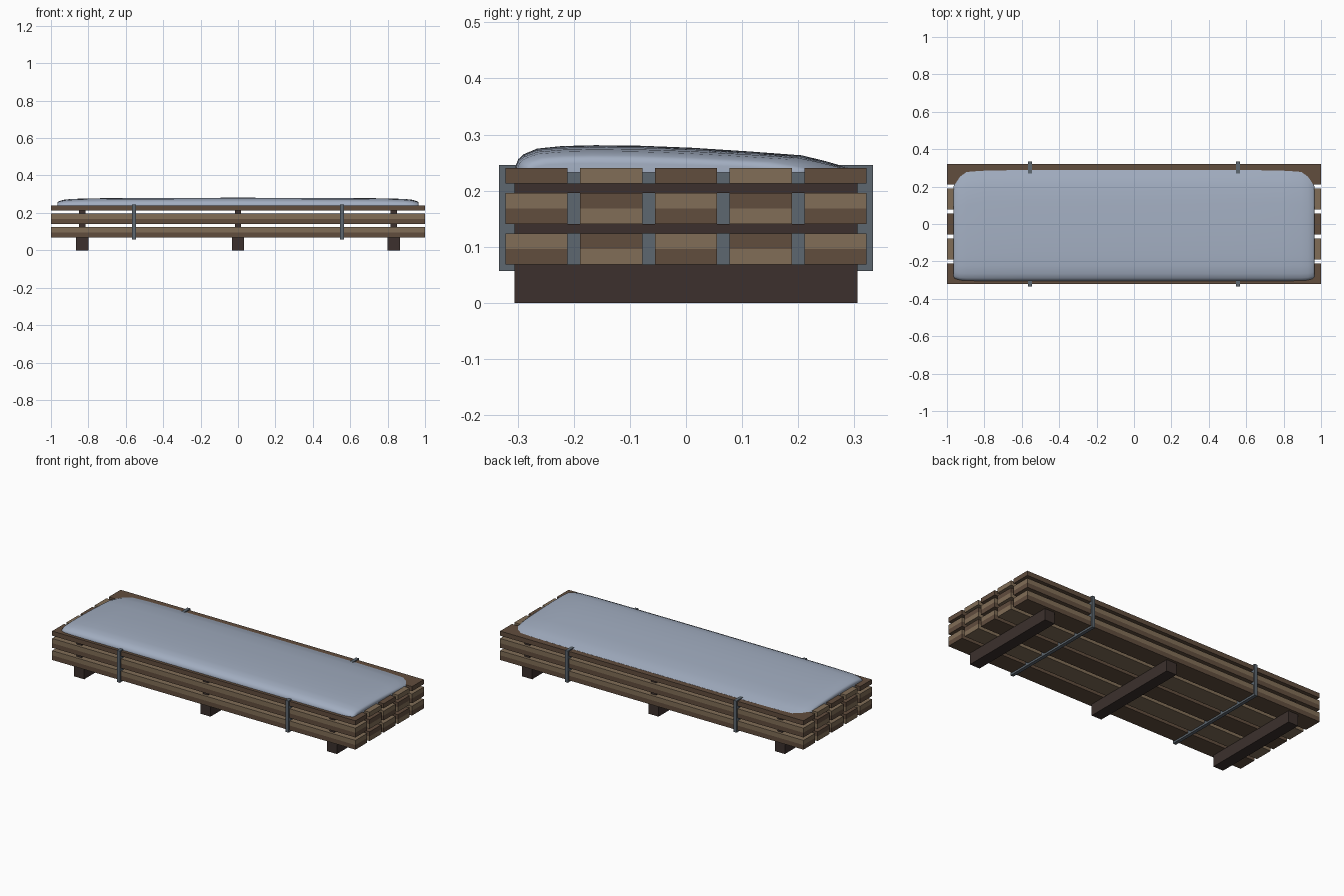
import bpy, bmesh, math

if "Cube" in bpy.data.objects:
    bpy.data.objects.remove(bpy.data.objects["Cube"])


def material(name, rgb):
    m = bpy.data.materials.new(name)
    m.diffuse_color = (*rgb, 1)
    m.use_nodes = True
    m.node_tree.nodes["Principled BSDF"].inputs["Base Color"].default_value = m.diffuse_color
    return m


BROWN = material("brown_wood", (0.12, 0.075, 0.048))
TAN = material("tan_wood", (0.22, 0.155, 0.095))
DARK = material("dark_wood", (0.045, 0.03, 0.026))
STEEL = material("strap_steel", (0.11, 0.135, 0.16))
SNOW = material("snow", (0.36, 0.42, 0.53))


def finish(name, bm, mat):
    bmesh.ops.recalc_face_normals(bm, faces=bm.faces)
    me = bpy.data.meshes.new(name)
    bm.to_mesh(me)
    bm.free()
    me.materials.append(mat)
    ob = bpy.data.objects.new(name, me)
    bpy.context.collection.objects.link(ob)
    return ob


def box(name, x, y, z0, z1, sx, sy, mat):
    bm = bmesh.new()
    bmesh.ops.create_cube(bm, size=1)
    bmesh.ops.scale(bm, vec=(sx, sy, z1 - z0), verts=bm.verts)
    bmesh.ops.translate(bm, vec=(x, y, (z0 + z1) / 2), verts=bm.verts)
    return finish(name, bm, mat)


# Boards: five layers of five, alternating wood tones
T = 0.0277
for layer, z in enumerate((0.068, 0.068 + T, 0.1407, 0.1407 + T, 0.2125)):
    for col in range(5):
        mat = TAN if (layer + col) % 2 else BROWN
        box(f"board_{layer}_{col}", 0, (col - 2) * 0.1333, z, z + T, 2, 0.111, mat)

# Ground bearers and the spacers between courses
for i, x in enumerate((-0.833, 0, 0.833)):
    box(f"bearer_{i}", x, 0, 0, 0.068, 0.066, 0.612, DARK)
    for j, z in enumerate((0.1233, 0.196)):
        box(f"spacer_{i}_{j}", x, 0, z, z + 0.0168, 0.033, 0.612, DARK)

# Straps crossing the stack
for side, x in (("left", -0.556), ("right", 0.556)):
    box(f"strap_{side}", x, 0, 0.057, 0.246, 0.02, 0.666, STEEL)

# Snow cap: a lopsided cross-section lofted along the stack
BASE = 0.232
profile = [(0, 0), (0.0, 0.012), (0.008, 0.024), (0.025, 0.033), (0.065, 0.043),
           (0.14, 0.0475), (0.24, 0.049), (0.38, 0.048), (0.53, 0.0445),
           (0.70, 0.038), (0.86, 0.031), (0.93, 0.021), (1, 0.009), (1, 0)]
half = [(0.966, 0.34, -0.275, 0.17), (0.965, 0.5, -0.284, 0.20), (0.957, 0.63, -0.292, 0.225),
        (0.93, 0.78, -0.300, 0.258), (0.895, 0.86, -0.303, 0.28), (0.80, 0.93, -0.304, 0.285),
        (0.60, 0.97, -0.304, 0.289), (0.30, 0.99, -0.304, 0.289)]
stations = [(-x, s, a, b) for x, s, a, b in half] + [(0, 1, -0.304, 0.289)] + half[::-1]
bm = bmesh.new()
rings = [[bm.verts.new((x, a + u * (b - a), BASE + h * s)) for u, h in profile]
         for x, s, a, b in stations]
n = len(profile)
for r0, r1 in zip(rings, rings[1:]):
    for k in range(n):
        bm.faces.new((r0[k], r0[(k + 1) % n], r1[(k + 1) % n], r1[k]))
bm.faces.new(rings[0])
bm.faces.new(rings[-1])
snow = finish("snow_cap", bm, SNOW)
bpy.ops.object.select_all(action="DESELECT")
snow.select_set(True)
bpy.context.view_layer.objects.active = snow
bpy.ops.object.shade_smooth_by_angle(angle=math.radians(50))
